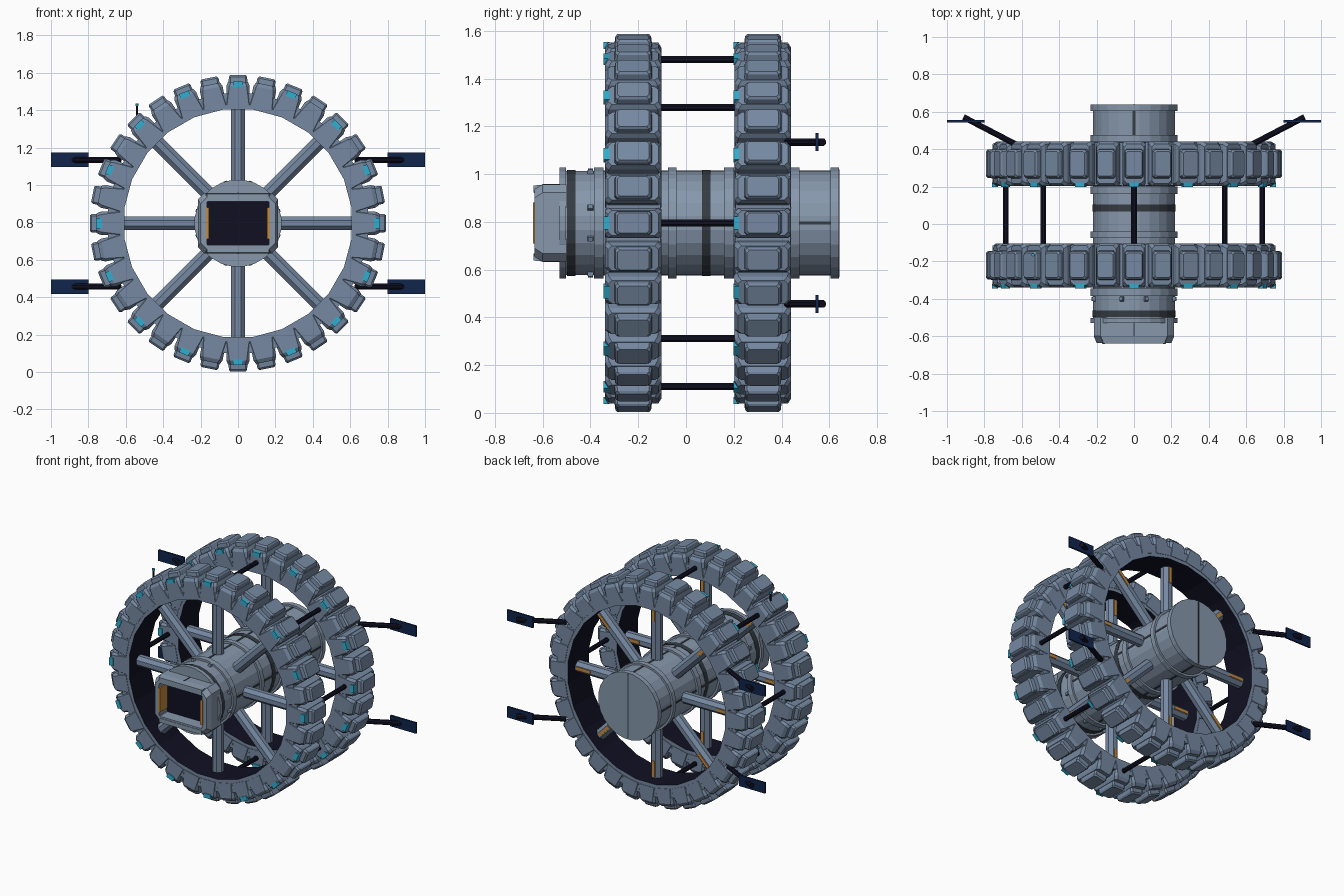
import bpy, bmesh
from math import pi, sin, cos, radians
from mathutils import Matrix, Vector

old = bpy.data.objects.get("Cube")
if old:
    bpy.data.objects.remove(old, do_unlink=True)

CZ = 0.795                      # height of the station axis
RINGS = {"front": -0.221, "back": 0.322}


def material(name, rgb):
    m = bpy.data.materials.new(name)
    m.use_nodes = True
    color = (*rgb, 1)
    m.diffuse_color = color
    m.node_tree.nodes["Principled BSDF"].inputs["Base Color"].default_value = color
    return m


HULL = material("blue grey hull", (0.18, 0.25, 0.36))
METAL = material("light hub metal", (0.24, 0.31, 0.41))
DARK = material("near black navy", (0.005, 0.005, 0.016))
BAND = material("charcoal band", (0.035, 0.045, 0.055))
PANEL = material("solar blue", (0.005, 0.018, 0.075))
ORANGE = material("amber", (0.55, 0.25, 0.05))
CYAN = material("cyan light", (0.03, 0.42, 0.62))


def rect(a, b, c=0.0):
    """Rectangle outline with half sizes a, b and cut corners c."""
    if c == 0:
        return [(-a, -b), (a, -b), (a, b), (-a, b)]
    return [(c - a, -b), (a - c, -b), (a, c - b), (a, b - c),
            (a - c, b), (c - a, b), (-a, b - c), (-a, c - b)]


def disc(r, n=24):
    return [(r * cos((i + 0.5) * 2 * pi / n), r * sin((i + 0.5) * 2 * pi / n))
            for i in range(n)]


def loft(bm, matrix, sections, closed=False, last_mat=0):
    """Skin (depth, outline) sections along local z; last_mat paints the end."""
    loops = [[bm.verts.new(matrix @ Vector((x, y, d))) for x, y in pts]
             for d, pts in sections]
    pairs = list(zip(loops, loops[1:]))
    if closed:
        pairs.append((loops[-1], loops[0]))
    for k, (p, q) in enumerate(pairs):
        n = len(p)
        for i in range(n):
            j = (i + 1) % n
            f = bm.faces.new((p[i], p[j], q[j], q[i]))
            if closed and k == len(pairs) - 1:
                f.material_index = last_mat
    if not closed:
        bm.faces.new(loops[0][::-1])
        bm.faces.new(loops[-1]).material_index = last_mat


def part(name, mats, items, **options):
    """Make one object from a list of (matrix, sections)."""
    bm = bmesh.new()
    for matrix, sections in items:
        loft(bm, matrix, sections, **options)
    bmesh.ops.recalc_face_normals(bm, faces=bm.faces)
    mesh = bpy.data.meshes.new(name)
    bm.to_mesh(mesh)
    bm.free()
    for m in mats:
        mesh.materials.append(m)
    ob = bpy.data.objects.new(name, mesh)
    bpy.context.collection.objects.link(ob)
    return ob


def radial(angle, y=0.0):
    """Local z points outward from the axis, local y stays along it."""
    return Matrix.Translation((0, y, CZ)) @ Matrix.Rotation(angle, 4, 'Y')


def along_y(x=0.0, z=CZ):
    """Local z points to the back."""
    return Matrix.Translation((x, 0, z)) @ Matrix.Rotation(-pi / 2, 4, 'X')


def between(a, b):
    a, b = Vector(a), Vector(b)
    m = Matrix.Translation(a) @ (b - a).to_track_quat('Z', 'Y').to_matrix().to_4x4()
    return m, (b - a).length


def turns(n):
    return [i * 2 * pi / n for i in range(n)]


# Central hub with raised flanges
profile = [(-0.53, 0.2)]
for start, end in ((-0.53, -0.502), (-0.385, -0.345), (-0.075, -0.04),
                   (0.16, 0.2), (0.44, 0.475), (0.605, 0.64)):
    profile += [(start, 0.22), (start, 0.234), (end, 0.234), (end, 0.22)]
profile = profile[:1] + profile[2:-1]
part("hub", [METAL], [(along_y(), [(y, disc(r)) for y, r in profile])])
part("hub_bands", [BAND], [
    (along_y(), [(y - 0.018, disc(0.223)), (y + 0.018, disc(0.223))])
    for y in (-0.48, 0.085)])
part("hub_seams", [BAND], [
    (radial(t, y), [(0.21, rect(0.007, h)), (0.2205, rect(0.007, h))])
    for t in turns(4) for y, h in ((-0.19, 0.155), (0.06, 0.1), (0.32, 0.12),
                                   (0.54, 0.065))])
part("rear_seam", [BAND], [
    (along_y(), [(0.635, rect(0.004, 0.225)), (0.642, rect(0.004, 0.225))])])
part("hub_knobs", [HULL], [
    (radial(t + s * radians(17), -0.4),
     [(0.21, rect(0.012, 0.015)), (0.236, rect(0.008, 0.01))])
    for t in turns(4) for s in (-1, 1)])

# Front docking bay with a recessed dark opening
bay = Matrix.Translation((0, 0, CZ)) @ Matrix.Rotation(pi / 2, 4, 'X')
part("docking_bay", [METAL, DARK], [(bay, [
    (0.5, rect(0.215, 0.162, 0.035)), (0.6, rect(0.215, 0.162, 0.035)),
    (0.635, rect(0.2, 0.14, 0.035)), (0.635, rect(0.166, 0.115, 0.004)),
    (0.55, rect(0.166, 0.115, 0.004))])], last_mat=1)
part("bay_lintels", [METAL], [
    (bay @ Matrix.Translation((0, s * 0.142, 0)),
     [(0.59, rect(0.175, 0.02)), (0.638, rect(0.165, 0.015))]) for s in (-1, 1)])
part("bay_lights", [ORANGE], [
    (bay @ Matrix.Translation((s * 0.164, 0, 0)),
     [(0.56, rect(0.008, 0.085)), (0.641, rect(0.008, 0.085))]) for s in (-1, 1)])
part("bay_seams", [BAND], [
    (bay @ Matrix.Translation((0, s * 0.161, 0)),
     [(0.505, rect(0.004, 0.003)), (0.6, rect(0.004, 0.003))]) for s in (-1, 1)])

# Two habitat rings with modules, lights and spokes
for label, y in RINGS.items():
    part(label + "_ring", [HULL, DARK], [(along_y(), [
        (y - 0.115, disc(0.613)), (y - 0.115, disc(0.7)),
        (y + 0.115, disc(0.7)), (y + 0.115, disc(0.613))])],
        closed=True, last_mat=1)
    part(label + "_ring_modules", [HULL], [(radial(t, y), [
        (0.632, rect(0.062, 0.118, 0.003)), (0.735, rect(0.062, 0.118, 0.016)),
        (0.756, rect(0.053, 0.105, 0.016)), (0.756, rect(0.05, 0.078, 0.01)),
        (0.782, rect(0.049, 0.075, 0.01)), (0.792, rect(0.042, 0.066, 0.01))])
        for t in turns(32)])
    part(label + "_ring_lights", [CYAN], [
        (radial(t, y - 0.112), [(0.728, rect(0.027, 0.012)),
                                (0.758, rect(0.027, 0.012))])
        for t in turns(16)])
    part(label + "_spokes", [HULL], [
        (radial(t, y), [(0.2, rect(0.037, 0.037, 0.022)),
                        (0.614, rect(0.037, 0.037, 0.022))])
        for t in turns(8)])
    part(label + "_spoke_lights", [ORANGE], [
        (radial(t, y + 0.037), [(0.49, rect(0.011, 0.004)),
                                (0.6, rect(0.011, 0.004))])
        for t in turns(8)])

# Rods joining the rings
part("ring_rods", [DARK], [
    (along_y(0.685 * sin(t), CZ + 0.685 * cos(t)),
     [(-0.12, disc(0.016, 8)), (0.22, disc(0.016, 8))]) for t in turns(8)])

# Four arms carrying solar panels
arms, panels = [], []
for sx in (-1, 1):
    for sz in (-1, 1):
        z = CZ + sz * 0.339
        m, length = between((sx * 0.63, 0.425, z), (sx * 0.912, 0.572, z))
        arms.append((m, [(0, disc(0.017, 8)), (length, disc(0.017, 8))]))
        panels.append((along_y(sx * 0.9, z), [(0.543, rect(0.1, 0.038)),
                                              (0.555, rect(0.1, 0.038))]))
part("panel_arms", [DARK], arms)
part("solar_panels", [PANEL], panels)

# Small antenna on the front ring
mast = Matrix.Translation((-0.54, -0.165, 0))
part("antenna_mast", [DARK], [(mast, [(1.3, disc(0.006, 6)), (1.425, disc(0.006, 6))])])
part("antenna_tip", [CYAN], [(mast, [(1.422, disc(0.009, 6)), (1.436, disc(0.009, 6))])])
